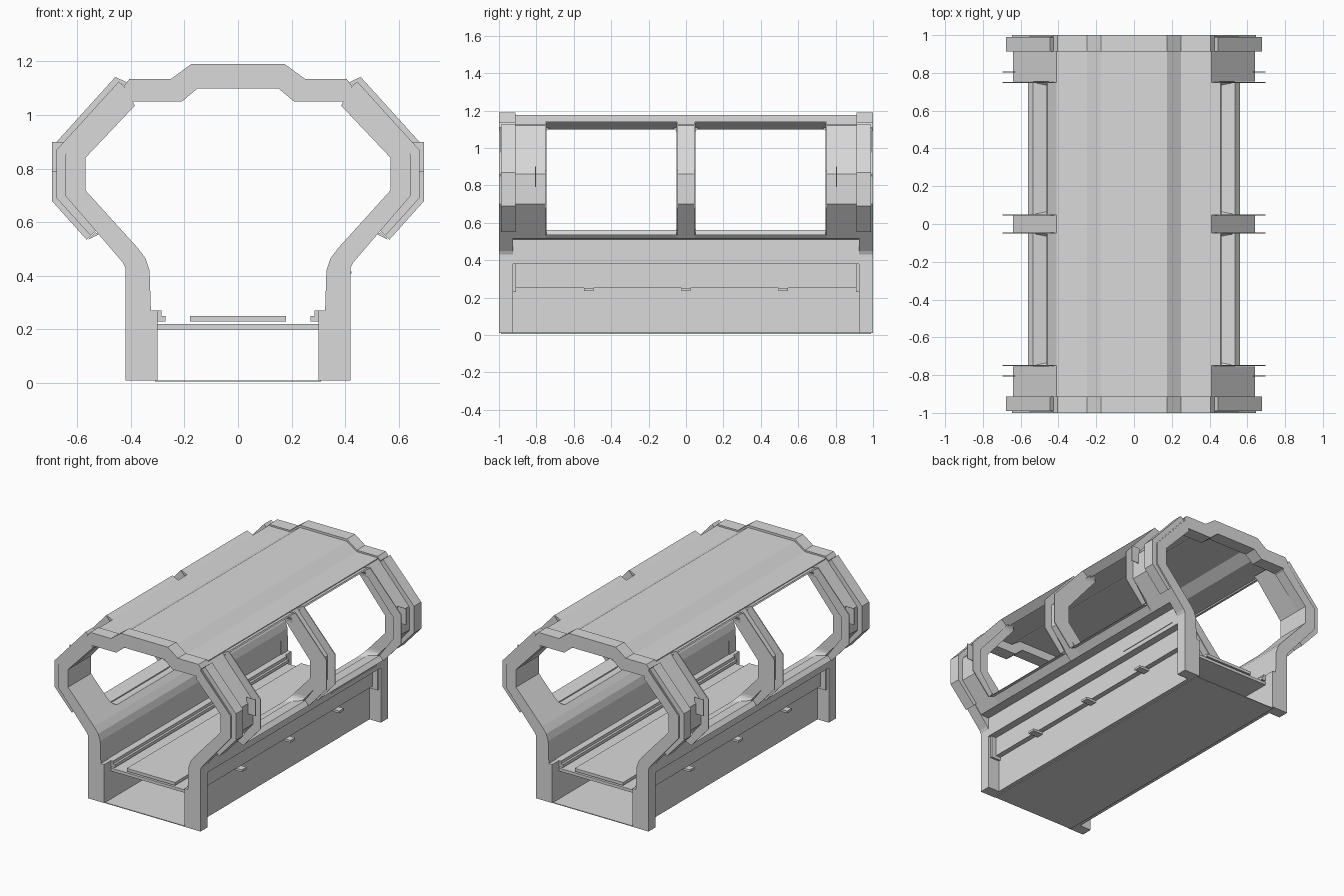
import bpy, bmesh
from mathutils import Vector

if "Cube" in bpy.data.objects:
    bpy.data.objects.remove(bpy.data.objects["Cube"], do_unlink=True)

grey = bpy.data.materials.new("hull_grey")
grey.use_nodes = True
color = (0.7, 0.7, 0.7, 1)
grey.diffuse_color = color
grey.node_tree.nodes["Principled BSDF"].inputs["Base Color"].default_value = color


def finish(name, bm):
    bmesh.ops.recalc_face_normals(bm, faces=bm.faces)
    mesh = bpy.data.meshes.new(name)
    bm.to_mesh(mesh)
    bm.free()
    mesh.materials.append(grey)
    obj = bpy.data.objects.new(name, mesh)
    bpy.context.collection.objects.link(obj)
    return obj


def extrude_profile(name, points, spans, mirror=True):
    """Extrude an x-z outline along each y span, on both sides if mirrored."""
    bm = bmesh.new()
    for y0, y1 in spans:
        for side in ((1, -1) if mirror else (1,)):
            rings = [[bm.verts.new((side * x, y, z)) for x, z in points] for y in (y0, y1)]
            for ring in rings:
                bm.faces.new(ring)
            for i in range(len(points)):
                bm.faces.new((rings[0][i - 1], rings[0][i], rings[1][i], rings[1][i - 1]))
    return finish(name, bm)


def rect(x0, x1, z0, z1):
    return [(x0, z0), (x1, z0), (x1, z1), (x0, z1)]


def both_ends(a, b):
    return [(a, b), (-b, -a)]


def symmetric(half):
    """Close an outline whose right half is given, by reflecting it."""
    return half + [(-x, z) for x, z in reversed(half)]


full = [(-0.93, 0.93)]
window_spans = both_ends(0.047, 0.75)

# Floor and underside
extrude_profile("bottom_plate", rect(-0.31, 0.31, 0.005, 0.01), [(-0.99, 0.99)], False)
extrude_profile("floor", rect(-0.31, 0.31, 0.2, 0.22), full, False)
extrude_profile("walkway", rect(-0.18, 0.18, 0.23, 0.25), full, False)
extrude_profile("floor_rail", [(0.27, 0.23), (0.31, 0.23), (0.31, 0.27),
                               (0.285, 0.27), (0.285, 0.25), (0.27, 0.25)], full)

# Lower walls stepping inward toward the ground, with small brackets
extrude_profile("lower_wall", [(0.3, 0.01), (0.335, 0.01), (0.335, 0.25), (0.37, 0.25),
                               (0.37, 0.38), (0.33, 0.38), (0.33, 0.27), (0.3, 0.27)], full)
extrude_profile("side_bracket", rect(0.335, 0.41, 0.235, 0.25),
                [(y - 0.025, y + 0.025) for y in (-0.52, 0, 0.52)])
extrude_profile("wall_clip", rect(0.335, 0.405, 0.23, 0.38), both_ends(0.91, 0.93))

# Upper side walls, with rounded windows cut through
bend_inner = [(0.57, 0.84), (0.57, 0.72), (0.375, 0.505), (0.345, 0.465), (0.33, 0.42)]
wall = extrude_profile("side_wall", [(0.42, 0.38), (0.42, 0.51), (0.48, 0.515),
                                     (0.64, 0.7), (0.64, 0.86), (0.405, 1.125),
                                     (0.36, 1.09)] + bend_inner + [(0.33, 0.38)],
                       [(-0.995, 0.995)])

bm = bmesh.new()
for middle in (-0.4, 0.4):
    verts = bmesh.ops.create_cube(bm)["verts"]
    for v in verts:
        v.co = Vector((v.co.x * 1.8, middle + v.co.y * 0.71, 0.825 + v.co.z * 0.575))
    edges = {e for v in verts for e in v.link_edges
             if abs(e.verts[0].co.x - e.verts[1].co.x) > 1}
    bmesh.ops.bevel(bm, geom=list(edges), offset=0.05, segments=5, profile=0.5,
                    affect='EDGES')
cutter = finish("window_cutter", bm)
cutter.hide_render = True
cutter.hide_viewport = True
cutter.display_type = 'WIRE'
cut = wall.modifiers.new("windows", 'BOOLEAN')
cut.operation = 'DIFFERENCE'
cut.solver = 'EXACT'
cut.object = cutter

# Thin flange standing out around each window: sill, brow and side fins
extrude_profile("window_sill", [(0.45, 0.515), (0.48, 0.515), (0.52, 0.555),
                                (0.56, 0.535), (0.535, 0.562), (0.45, 0.545)], window_spans)
extrude_profile("window_brow", [(0.4, 1.115), (0.41, 1.1), (0.463, 1.135), (0.457, 1.142)],
                window_spans)
fin = [(0.535, 0.565), (0.565, 0.535), (0.695, 0.68), (0.695, 0.88),
       (0.46, 1.14), (0.42, 1.1), (0.635, 0.85), (0.635, 0.7)]
extrude_profile("window_fin", fin,
                [(y - 0.003, y + 0.003) for y in (-0.75, -0.047, 0.047, 0.75)])
extrude_profile("clamp_fin", rect(0.63, 0.695, 0.79, 0.9),
                [(y - 0.002, y + 0.002) for y in (-0.805, 0.805)])

# End frames: legs that flare out and lean in to the roof
extrude_profile("end_frame", [(0.3, 0.01), (0.42, 0.01), (0.42, 0.43), (0.43, 0.45),
                              (0.645, 0.7), (0.645, 0.85), (0.415, 1.1), (0.385, 1.035)]
                + bend_inner + [(0.325, 0.27), (0.3, 0.27)], both_ends(0.925, 1))
extrude_profile("end_pad", [(0.53, 0.57), (0.55, 0.55), (0.677, 0.69), (0.677, 0.87),
                            (0.445, 1.125), (0.42, 1.1), (0.645, 0.85), (0.645, 0.7)],
                both_ends(0.912, 0.99))

# Roof arches and the thin roof between them
extrude_profile("roof_arch", symmetric([(0.175, 1.19), (0.25, 1.135), (0.405, 1.135),
                                        (0.425, 1.11), (0.41, 1.05), (0.21, 1.05),
                                        (0.15, 1.1)]), both_ends(0.912, 1), False)
extrude_profile("roof", symmetric([(0.175, 1.175), (0.25, 1.125), (0.41, 1.125),
                                   (0.41, 1.108), (0.24, 1.108), (0.17, 1.155)]),
                [(-0.95, 0.95)], False)

# Slim strip on one side wall
extrude_profile("side_strip", rect(0.418, 0.424, 0.408, 0.416), [(0.4, 0.88)], False)
